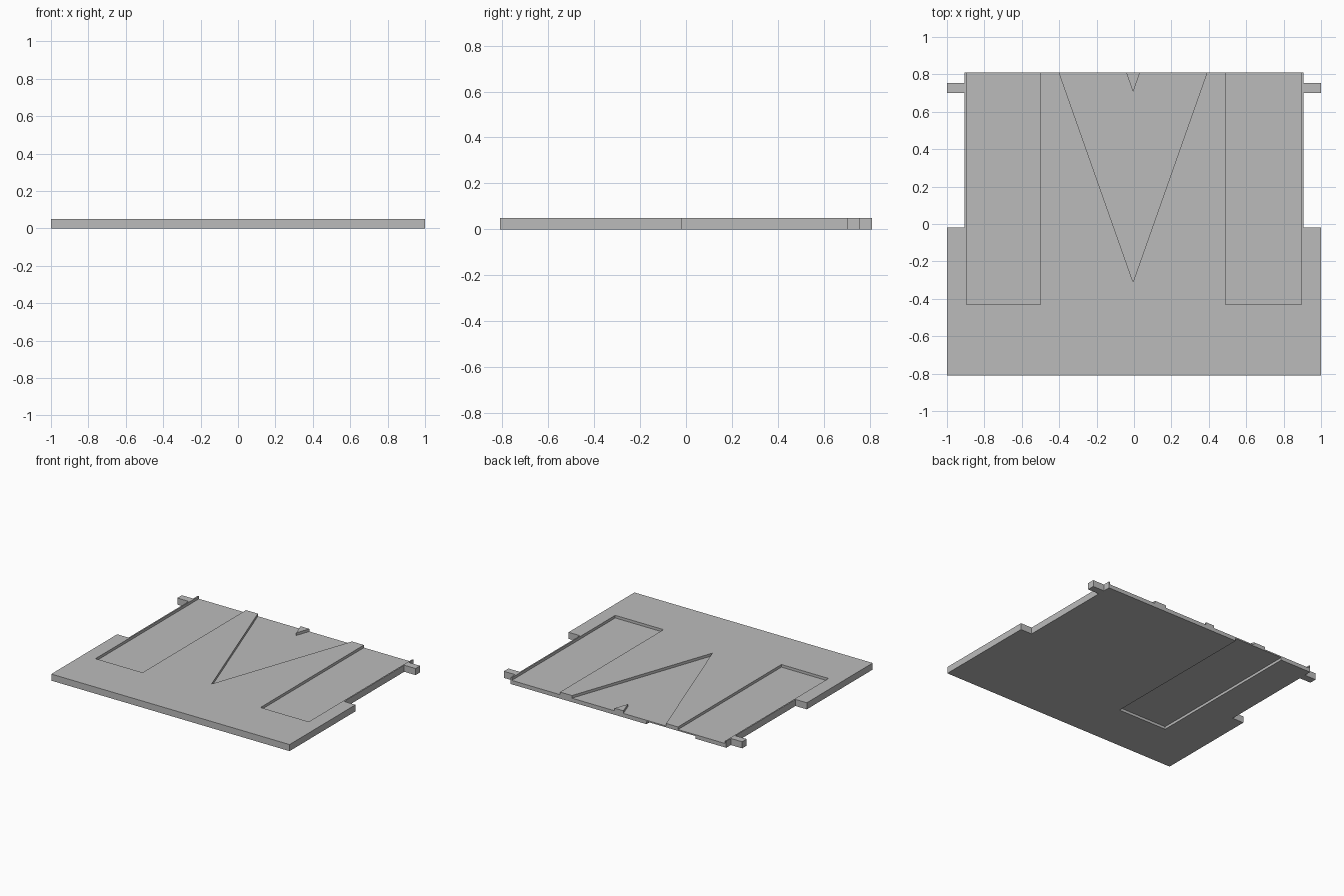
import bpy, bmesh

# Remove the default cube
cube = bpy.data.objects.get("Cube")
if cube:
    bpy.data.objects.remove(cube, do_unlink=True)

THICK = 0.05      # plate thickness
DEPTH = 0.02      # depth of every recess
BACK = 0.81       # back edge of the plate
OVER = 0.02       # overshoot of cutters past the back edge

grey = bpy.data.materials.new("plain grey")
grey.use_nodes = True
grey.diffuse_color = (0.5, 0.5, 0.5, 1)
grey.node_tree.nodes["Principled BSDF"].inputs["Base Color"].default_value = (0.5, 0.5, 0.5, 1)


def prism(name, outline, z0, z1):
    """Extrude a flat outline between two heights."""
    bm = bmesh.new()
    face = bm.faces.new([bm.verts.new((x, y, z0)) for x, y in outline])
    top = bmesh.ops.extrude_face_region(bm, geom=[face])["geom"]
    verts = [v for v in top if isinstance(v, bmesh.types.BMVert)]
    bmesh.ops.translate(bm, verts=verts, vec=(0, 0, z1 - z0))
    bmesh.ops.recalc_face_normals(bm, faces=bm.faces)
    mesh = bpy.data.meshes.new(name)
    bm.to_mesh(mesh)
    bm.free()
    mesh.materials.append(grey)
    obj = bpy.data.objects.new(name, mesh)
    bpy.context.collection.objects.link(obj)
    return obj


def rectangle(x0, x1, y0, y1):
    return [(x0, y0), (x1, y0), (x1, y1), (x0, y1)]


def cut(target, cutter):
    """Subtract the cutter, then discard it."""
    mod = target.modifiers.new("cut", "BOOLEAN")
    mod.operation = "DIFFERENCE"
    mod.solver = "EXACT"
    mod.object = cutter
    cutter.hide_render = True
    bpy.context.view_layer.objects.active = target
    bpy.ops.object.modifier_apply(modifier=mod.name)
    bpy.data.objects.remove(cutter, do_unlink=True)


# Plate outline: wide front, narrower back with a hinge tab on each side
half = [(1, -BACK), (1, -0.02), (0.905, -0.02), (0.905, 0.70),
        (1, 0.70), (1, 0.755), (0.905, 0.755), (0.905, BACK)]
plate = prism("plate", half + [(-x, y) for x, y in reversed(half)], 0, THICK)

# Rectangular recesses in the top
floor = THICK - DEPTH
end = BACK + OVER
for x0, x1 in ((-0.895, -0.50), (0.49, 0.895)):
    cut(plate, prism("side_recess", rectangle(x0, x1, -0.43, end), floor, THICK + OVER))

# V-shaped recess that leaves a small raised wedge at the back edge
mid, tip, wedge_tip, slope = -0.005, -0.31, 0.705, 0.353
wide = (end - tip) * slope
narrow = (end - wedge_tip) * slope
cut(plate, prism("v_recess", [(mid, tip), (mid + wide, end), (mid + narrow, end),
                              (mid, wedge_tip), (mid - narrow, end), (mid - wide, end)],
                 floor, THICK + OVER))

# Single rectangular recess in the underside
cut(plate, prism("under_recess", rectangle(-0.645, -0.235, -0.435, end), -OVER, DEPTH))
